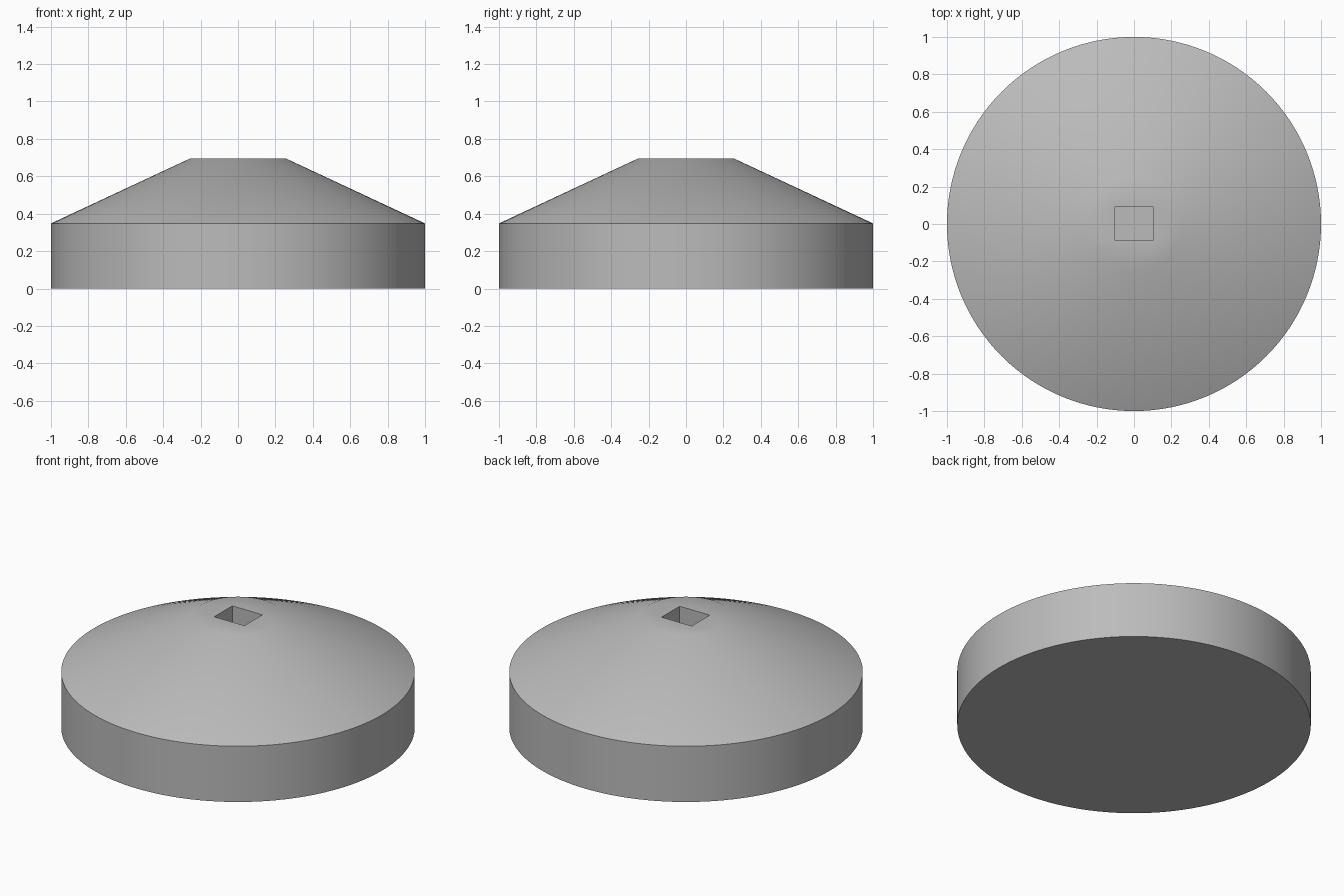
import bpy
import bmesh
import math

if "Cube" in bpy.data.objects:
    bpy.data.objects.remove(bpy.data.objects["Cube"])

grey = bpy.data.materials.new("plain grey")
grey.diffuse_color = (0.5, 0.5, 0.5, 1)
grey.use_nodes = True
grey.node_tree.nodes["Principled BSDF"].inputs["Base Color"].default_value = grey.diffuse_color

SEGMENTS = 128
PROFILE = [(1.0, 0.0), (1.0, 0.348), (0.257, 0.695)]  # radius, height

# Round body: straight rim, sloping cone and flat top
bm = bmesh.new()
rings = []
for radius, z in PROFILE:
    rings.append([bm.verts.new((radius * math.cos(a), radius * math.sin(a), z))
                  for a in (2 * math.pi * i / SEGMENTS for i in range(SEGMENTS))])
for low, high in zip(rings, rings[1:]):
    for i in range(SEGMENTS):
        j = (i + 1) % SEGMENTS
        bm.faces.new((low[i], low[j], high[j], high[i]))
bm.faces.new(rings[0][::-1])
bm.faces.new(rings[-1])
mesh = bpy.data.meshes.new("round_body")
bm.to_mesh(mesh)
bm.free()
body = bpy.data.objects.new("round_body", mesh)
bpy.context.collection.objects.link(body)
mesh.materials.append(grey)

# Rectangular socket sunk into the top
bpy.ops.mesh.primitive_cube_add(size=1, location=(0, 0.003, 0.6))
cutter = bpy.context.object
cutter.name = "socket_cutter"
cutter.scale = (0.208, 0.178, 0.5)
cutter.data.materials.append(grey)
cut = body.modifiers.new("socket", 'BOOLEAN')
cut.operation = 'DIFFERENCE'
cut.solver = 'EXACT'
cut.object = cutter

bpy.ops.object.select_all(action='DESELECT')
body.select_set(True)
bpy.context.view_layer.objects.active = body
bpy.ops.object.modifier_apply(modifier="socket")
bpy.data.objects.remove(cutter, do_unlink=True)

# Smooth surfaces, sharp rim and socket edges
bpy.ops.object.shade_smooth_by_angle(angle=math.radians(30))
